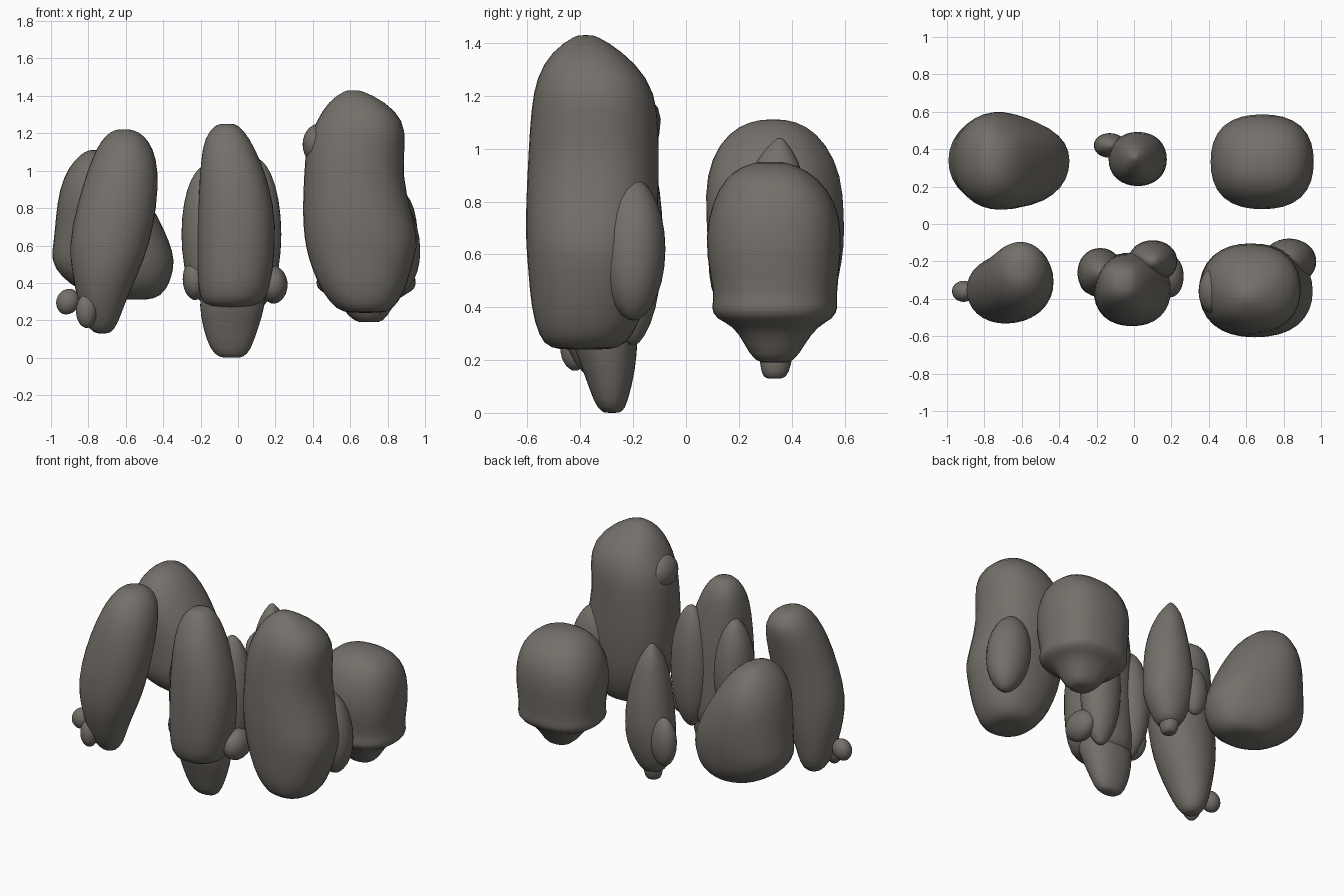
import bpy, math
from mathutils import Vector, Matrix

stone = bpy.data.materials.new("warm grey stone")
stone.diffuse_color = (0.175, 0.16, 0.142, 1)
SEGS = 16


def finish(name, verts, faces):
    me = bpy.data.meshes.new(name)
    me.from_pydata(verts, [], faces)
    me.materials.append(stone)
    me.polygons.foreach_set("use_smooth", [True] * len(me.polygons))
    ob = bpy.data.objects.new(name, me)
    bpy.context.collection.objects.link(ob)
    sub = ob.modifiers.new("soften", 'SUBSURF')
    sub.levels = sub.render_levels = 1
    return ob


def boulder(name, rings, square=2.4, dent=None):
    """Loft rounded rings given as (z, x0, x1, y0, y1), bottom to top."""
    verts, faces = [], []
    for z, x0, x1, y0, y1 in rings:
        for i in range(SEGS):
            a = 2 * math.pi * i / SEGS
            c, s = math.cos(a), math.sin(a)
            r = (abs(c) ** square + abs(s) ** square) ** (-1 / square)
            if dent:  # a shallow groove running up one side
                ang, depth, width = dent
                d = (a - ang + math.pi) % (2 * math.pi) - math.pi
                r *= 1 - depth * math.exp(-(d / width) ** 2)
            verts.append(((x0 + x1) / 2 + r * c * (x1 - x0) / 2,
                          (y0 + y1) / 2 + r * s * (y1 - y0) / 2, z))
    n = len(rings)
    for k in range(n - 1):
        for i in range(SEGS):
            j = (i + 1) % SEGS
            faces.append((k * SEGS + i, k * SEGS + j, (k + 1) * SEGS + j, (k + 1) * SEGS + i))
    # cap both ends with fans
    for k, flip in ((0, True), (n - 1, False)):
        z, x0, x1, y0, y1 = rings[k]
        verts.append(((x0 + x1) / 2, (y0 + y1) / 2, z))
        c = len(verts) - 1
        for i in range(SEGS):
            a, b = k * SEGS + i, k * SEGS + (i + 1) % SEGS
            faces.append((b, a, c) if flip else (a, b, c))
    return finish(name, verts, faces)


def lump(name, centre, size, tilt=(0, 0)):
    """Ellipsoid bulge, tilted about x and y (degrees)."""
    rot = Matrix.Rotation(math.radians(tilt[0]), 3, 'X') @ Matrix.Rotation(math.radians(tilt[1]), 3, 'Y')
    rings = []
    for t in (-80, -55, -28, 0, 28, 55, 80):
        r, z = math.cos(math.radians(t)), math.sin(math.radians(t))
        rings.append((z * size[2] * 1.02, -r * size[0], r * size[0], -r * size[1], r * size[1]))
    ob = boulder(name, rings, 2.1)
    for v in ob.data.vertices:
        v.co = rot @ v.co + Vector(centre)
    return ob


# front left: leaning slab with small nubs at the foot
boulder("front_left_boulder", [
    (0.13, -0.77, -0.68, -0.37, -0.28), (0.18, -0.82, -0.64, -0.42, -0.23),
    (0.30, -0.86, -0.60, -0.48, -0.21), (0.45, -0.89, -0.53, -0.53, -0.18),
    (0.60, -0.91, -0.47, -0.54, -0.17), (0.80, -0.87, -0.43, -0.53, -0.15),
    (1.00, -0.81, -0.42, -0.49, -0.11), (1.12, -0.76, -0.45, -0.44, -0.08),
    (1.19, -0.71, -0.50, -0.37, -0.12), (1.22, -0.66, -0.56, -0.31, -0.19)], 2.1)
lump("front_left_side_nub", (-0.91, -0.36, 0.30), (0.065, 0.06, 0.07), (0, 25))
lump("front_left_low_nub", (-0.81, -0.42, 0.25), (0.06, 0.06, 0.09))

# front middle: tall body on a tapered foot, with two rear lobes
boulder("front_middle_boulder", [
    (0.27, -0.17, 0.10, -0.48, -0.20), (0.32, -0.21, 0.16, -0.53, -0.15),
    (0.45, -0.22, 0.19, -0.55, -0.15), (0.72, -0.22, 0.21, -0.55, -0.15),
    (0.92, -0.21, 0.17, -0.53, -0.16), (1.06, -0.20, 0.12, -0.50, -0.18),
    (1.18, -0.18, 0.06, -0.44, -0.20), (1.25, -0.12, 0.00, -0.38, -0.25)])
boulder("front_middle_foot", [
    (0.00, -0.10, 0.03, -0.32, -0.24), (0.04, -0.15, 0.07, -0.35, -0.22),
    (0.16, -0.19, 0.11, -0.39, -0.19), (0.28, -0.21, 0.15, -0.44, -0.18),
    (0.40, -0.20, 0.15, -0.46, -0.18)])
lump("front_middle_left_lobe", (-0.18, -0.26, 0.66), (0.13, 0.14, 0.36))
lump("front_middle_right_lobe", (0.10, -0.20, 0.66), (0.14, 0.12, 0.40))
lump("front_middle_right_nub", (0.19, -0.28, 0.39), (0.08, 0.12, 0.10))
lump("front_middle_left_nub", (-0.23, -0.28, 0.42), (0.07, 0.10, 0.11))

# front right: the tallest, bottle-shaped, with a pod on its back
boulder("front_right_boulder", [
    (0.24, 0.56, 0.80, -0.52, -0.25), (0.29, 0.49, 0.86, -0.56, -0.20),
    (0.40, 0.42, 0.91, -0.59, -0.15), (0.54, 0.37, 0.95, -0.60, -0.12),
    (0.64, 0.35, 0.97, -0.61, -0.11), (0.78, 0.34, 0.93, -0.61, -0.10),
    (0.98, 0.35, 0.88, -0.60, -0.10), (1.15, 0.36, 0.90, -0.59, -0.10),
    (1.27, 0.42, 0.89, -0.57, -0.14), (1.37, 0.48, 0.79, -0.51, -0.24),
    (1.43, 0.57, 0.66, -0.42, -0.34)])
lump("front_right_back_pod", (0.83, -0.20, 0.62), (0.15, 0.13, 0.27), (0, -8))
lump("front_right_shoulder_knob", (0.43, -0.36, 1.14), (0.09, 0.13, 0.11))

# back left: broad wedge sloping down to the right
boulder("back_left_boulder", [
    (0.31, -0.74, -0.44, 0.23, 0.46), (0.36, -0.85, -0.38, 0.15, 0.52),
    (0.43, -0.95, -0.35, 0.10, 0.57), (0.52, -1.01, -0.33, 0.08, 0.59),
    (0.62, -0.99, -0.36, 0.08, 0.61), (0.75, -0.98, -0.42, 0.07, 0.61),
    (0.90, -0.96, -0.51, 0.07, 0.60), (1.02, -0.91, -0.59, 0.12, 0.54),
    (1.09, -0.84, -0.67, 0.20, 0.46), (1.11, -0.80, -0.73, 0.28, 0.38)],
    2.2, dent=(math.radians(60), 0.12, 0.35))

# back middle: narrow pointed stone on a little peg
boulder("back_middle_boulder", [
    (0.19, -0.07, 0.08, 0.26, 0.41), (0.28, -0.11, 0.13, 0.23, 0.45),
    (0.38, -0.14, 0.18, 0.20, 0.48), (0.50, -0.14, 0.18, 0.20, 0.50),
    (0.68, -0.12, 0.17, 0.20, 0.49), (0.84, -0.09, 0.13, 0.22, 0.46),
    (0.96, -0.06, 0.08, 0.26, 0.43), (1.04, -0.01, 0.02, 0.34, 0.37)], 2.2)
boulder("back_middle_peg", [
    (0.13, -0.04, 0.05, 0.29, 0.38), (0.18, -0.05, 0.06, 0.28, 0.40),
    (0.26, -0.06, 0.07, 0.27, 0.41)])
lump("back_middle_side_nub", (-0.13, 0.42, 0.44), (0.09, 0.07, 0.16))

# back right: rounded dome with a rim and a conical base
boulder("back_right_boulder", [
    (0.19, 0.62, 0.78, 0.26, 0.41), (0.26, 0.56, 0.82, 0.22, 0.45),
    (0.33, 0.51, 0.87, 0.18, 0.50), (0.355, 0.43, 0.94, 0.11, 0.56),
    (0.40, 0.41, 0.96, 0.09, 0.58), (0.44, 0.43, 0.94, 0.11, 0.57),
    (0.60, 0.40, 0.97, 0.07, 0.59), (0.74, 0.41, 0.96, 0.08, 0.59),
    (0.85, 0.46, 0.93, 0.12, 0.54), (0.92, 0.53, 0.86, 0.18, 0.46),
    (0.95, 0.62, 0.76, 0.26, 0.38)], 2.7)
